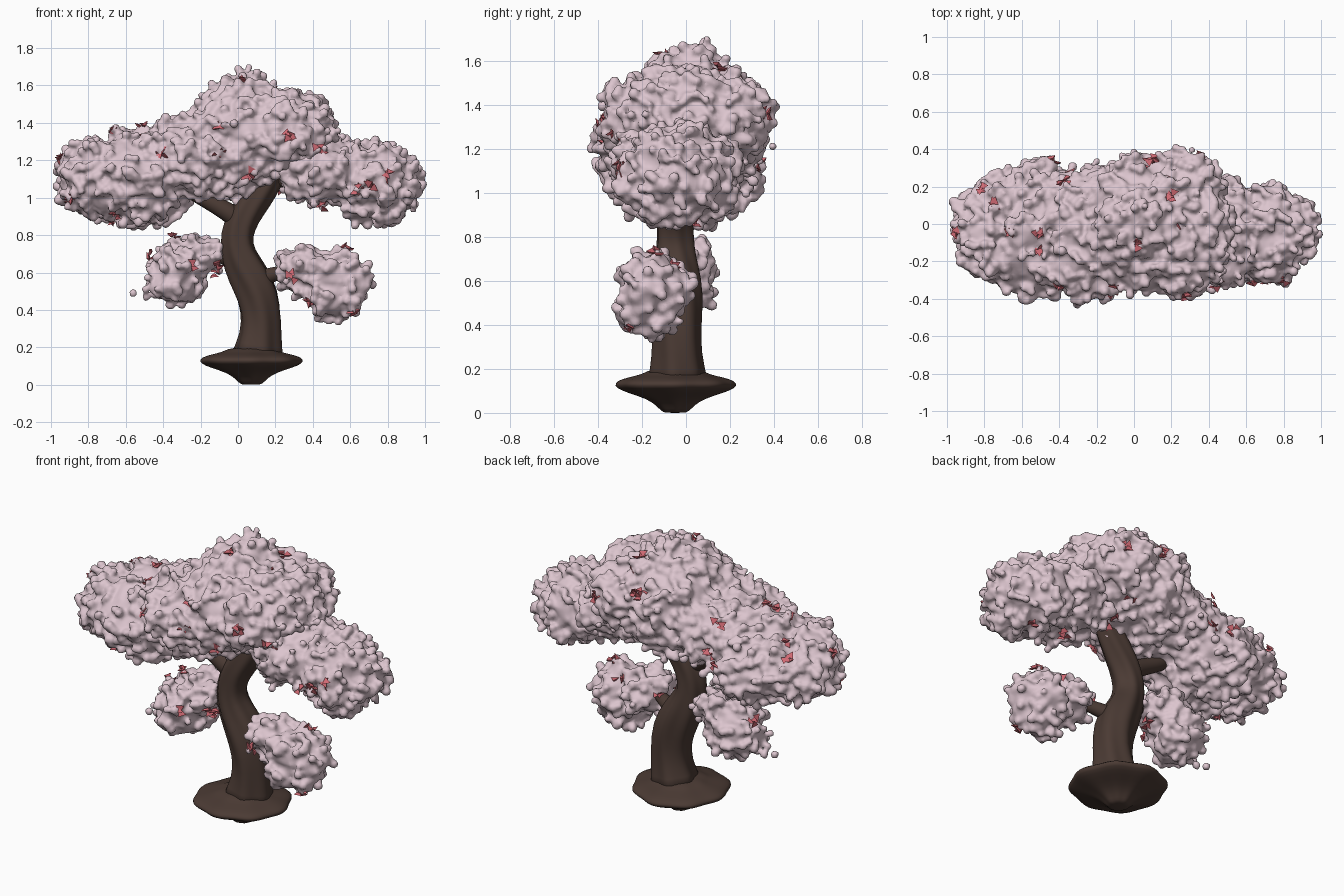
import bpy, bmesh, math, random
from mathutils import Vector, Matrix, noise

random.seed(7)
cube = bpy.data.objects.get("Cube")
if cube:
    bpy.data.objects.remove(cube, do_unlink=True)


def material(name, colour):
    m = bpy.data.materials.new(name)
    m.use_nodes = True
    m.diffuse_color = (*colour, 1)
    node = next(n for n in m.node_tree.nodes if n.type == 'BSDF_PRINCIPLED')
    node.inputs["Base Color"].default_value = (*colour, 1)
    node.inputs["Roughness"].default_value = 0.8
    return m


bark = material("brown bark", (0.07, 0.043, 0.034))
blossom = material("pale pink blossom", (0.72, 0.56, 0.62))
petal = material("rose red petal", (0.62, 0.14, 0.17))


def make_object(name, verts, faces, mat, smooth=True):
    mesh = bpy.data.meshes.new(name)
    mesh.from_pydata(verts, [], faces)
    mesh.materials.append(mat)
    for p in mesh.polygons:
        p.use_smooth = smooth
    ob = bpy.data.objects.new(name, mesh)
    bpy.context.collection.objects.link(ob)
    return ob


def template(make, **settings):
    """Vertices and faces of one primitive, to be copied many times."""
    bm = bmesh.new()
    make(bm, **settings)
    bm.verts.index_update()
    shape = ([v.co.copy() for v in bm.verts], [[v.index for v in f.verts] for f in bm.faces])
    bm.free()
    return shape


def add_copy(verts, faces, shape, place):
    start = len(verts)
    verts.extend(place(co) for co in shape[0])
    faces.extend([start + i for i in f] for f in shape[1])


def sweep(name, path, ripple=0.0, lobes=5, twist=0.0, sides=36):
    """Skin rings along a path of (x, y, z, radius), with rippled edges."""
    verts, faces = [], []
    pts = [Vector(p[:3]) for p in path]
    for i, p in enumerate(pts):
        tangent = pts[min(i + 1, len(pts) - 1)] - pts[max(i - 1, 0)]
        frame = Vector((0, 0, 1)).rotation_difference(tangent).to_matrix()
        for k in range(sides):
            a = math.tau * k / sides
            wave = math.cos(lobes * a + twist * p.z) + 0.5 * math.cos(3 * a + 1 - twist * p.z)
            r = path[i][3] * (1 + ripple * wave)
            verts.append(p + frame @ Vector((r * math.cos(a), r * math.sin(a), 0)))
    for start in range(0, len(verts) - sides, sides):
        for k in range(sides):
            n = (k + 1) % sides
            faces.append((start + k, start + n, start + n + sides, start + k + sides))
    faces.append(range(sides - 1, -1, -1))
    faces.append(range(len(verts) - sides, len(verts)))
    ob = make_object(name, verts, faces, bark)
    sub = ob.modifiers.new("smooth", 'SUBSURF')
    sub.levels = sub.render_levels = 1


# Root mound: pointed underneath, flaring to a wavy rim
mound = [(0, .04), (.005, .06), (.035, .085), (.065, .13), (.09, .21), (.112, .265),
         (.135, .275), (.155, .24), (.168, .18), (.18, .14), (.2, .11)]
sweep("root_mound", [(.07, -.05, z, r) for z, r in mound], .035, 8)

# Trunk and branches
sweep("trunk", [(.1, -.04, .14, .15), (.11, -.04, .2, .118), (.13, -.04, .34, .105),
                (.11, -.04, .48, .115), (.05, -.04, .6, .108), (.0, -.05, .7, .09),
                (-.01, -.05, .8, .084), (.03, -.05, .91, .084), (.1, -.04, 1.0, .08),
                (.17, -.03, 1.1, .072), (.24, -.02, 1.22, .06)], .06, 6, 7)
sweep("right_branch", [(.03, -.05, .86, .06), (-.06, -.06, .93, .05),
                       (-.17, -.06, .99, .045), (-.3, -.05, 1.06, .04)])
sweep("lower_left_branch", [(.08, -.04, .55, .06), (.15, -.07, .58, .04), (.33, -.14, .63, .03)])
sweep("lower_right_branch", [(.0, -.05, .64, .05), (-.08, -.04, .69, .035), (-.2, -.03, .7, .025)])
sweep("upper_left_branch", [(.18, -.03, 1.08, .05), (.3, -.04, 1.12, .04), (.45, -.05, 1.15, .03)])

# Blossom clouds: each lobe is (centre, radii)
clouds = {
    "crown_blossom": [((-.52, -.03, 1.11), (.27, .34, .23)), ((-.74, -.03, 1.1), (.21, .27, .19)),
                      ((-.22, -.05, 1.22), (.27, .33, .21)), ((.03, .01, 1.33), (.29, .34, .24)),
                      ((.27, 0, 1.34), (.23, .37, .22)), ((.02, 0, 1.21), (.24, .31, .17)),
                      ((.03, .01, 1.52), (.17, .19, .13))],
    "left_blossom": [((.46, -.05, 1.14), (.22, .27, .16)), ((.73, -.04, 1.07), (.22, .23, .2))],
    "lower_left_blossom": [((.36, -.14, .6), (.14, .13, .1)), ((.54, -.16, .53), (.15, .15, .16))],
    "lower_right_blossom": [((-.33, -.03, .59), (.15, .15, .15)), ((-.2, -.03, .69), (.1, .11, .1))],
}
every_lobe = [lobe for lobes in clouds.values() for lobe in lobes]
core_shape = template(bmesh.ops.create_icosphere, subdivisions=4, radius=1)
bud_shape = template(bmesh.ops.create_icosphere, subdivisions=2, radius=1)
petal_shape = template(bmesh.ops.create_cone, segments=3, cap_ends=True,
                       radius1=.012, radius2=.028, depth=.012)


def buried(p, own):
    """True when a point lies well inside any other lobe."""
    return any(lobe is not own and
               sum(((p[i] - lobe[0][i]) / lobe[1][i]) ** 2 for i in range(3)) < .85
               for lobe in every_lobe)


def surface_point(lobe):
    d = Vector([random.gauss(0, 1) for _ in range(3)]).normalized()
    return Vector(lobe[0]) + d * Vector(lobe[1]), d


def bump(p):
    return .05 * noise.noise(p * 8) + .025 * noise.noise(p * 22)


def lumpy(co, centre, radii):
    p = centre + co * radii
    return p + co * bump(p)


for name, lobes in clouds.items():
    verts, faces = [], []
    for lobe in lobes:
        # lumpy core
        centre, radii = map(Vector, lobe)
        add_copy(verts, faces, core_shape, lambda co: lumpy(co, centre, radii))
        # small flower buds over the core
        a, b, c = radii
        area = 4 * math.pi * (a * b + a * c + b * c) / 3
        for _ in range(int(area * 430)):
            p, d = surface_point(lobe)
            if buried(p, lobe):
                continue
            r = random.uniform(.019, .029)
            p += d * (bump(p) + random.uniform(0, .035))
            add_copy(verts, faces, bud_shape, lambda co: p + co * r)
    if name == "lower_right_blossom":
        # loose buds at the tip
        for x, z in ((-.56, .49), (-.49, .47), (-.44, .48)):
            add_copy(verts, faces, bud_shape, lambda co: Vector((x, -.05, z)) + co * .024)
    ob = make_object(name, verts, faces, blossom)
    merge = ob.modifiers.new("merge", 'REMESH')
    merge.mode = 'VOXEL'
    merge.voxel_size = .0125
    merge.use_smooth_shade = True
    soften = ob.modifiers.new("soften", 'SMOOTH')
    soften.factor = .5
    soften.iterations = 1

# Scattered red petals: crumpled tufts peeping out of the blossom
verts, faces = [], []
for lobe in every_lobe:
    for _ in range(max(3, int(100 * lobe[1][0] * lobe[1][1]))):
        p, d = surface_point(lobe)
        if buried(p, lobe):
            continue
        p += d * (bump(p) + .022)
        for _ in range(4):
            offset = Vector([random.uniform(-.025, .025) for _ in range(3)])
            turn = (d.to_track_quat('Z', 'Y').to_matrix()
                    @ Matrix.Rotation(random.uniform(-1, 1), 3, 'X')
                    @ Matrix.Rotation(random.uniform(0, math.tau), 3, 'Z'))
            add_copy(verts, faces, petal_shape, lambda co: p + offset + turn @ co)
make_object("red_petals", verts, faces, petal, smooth=False)
